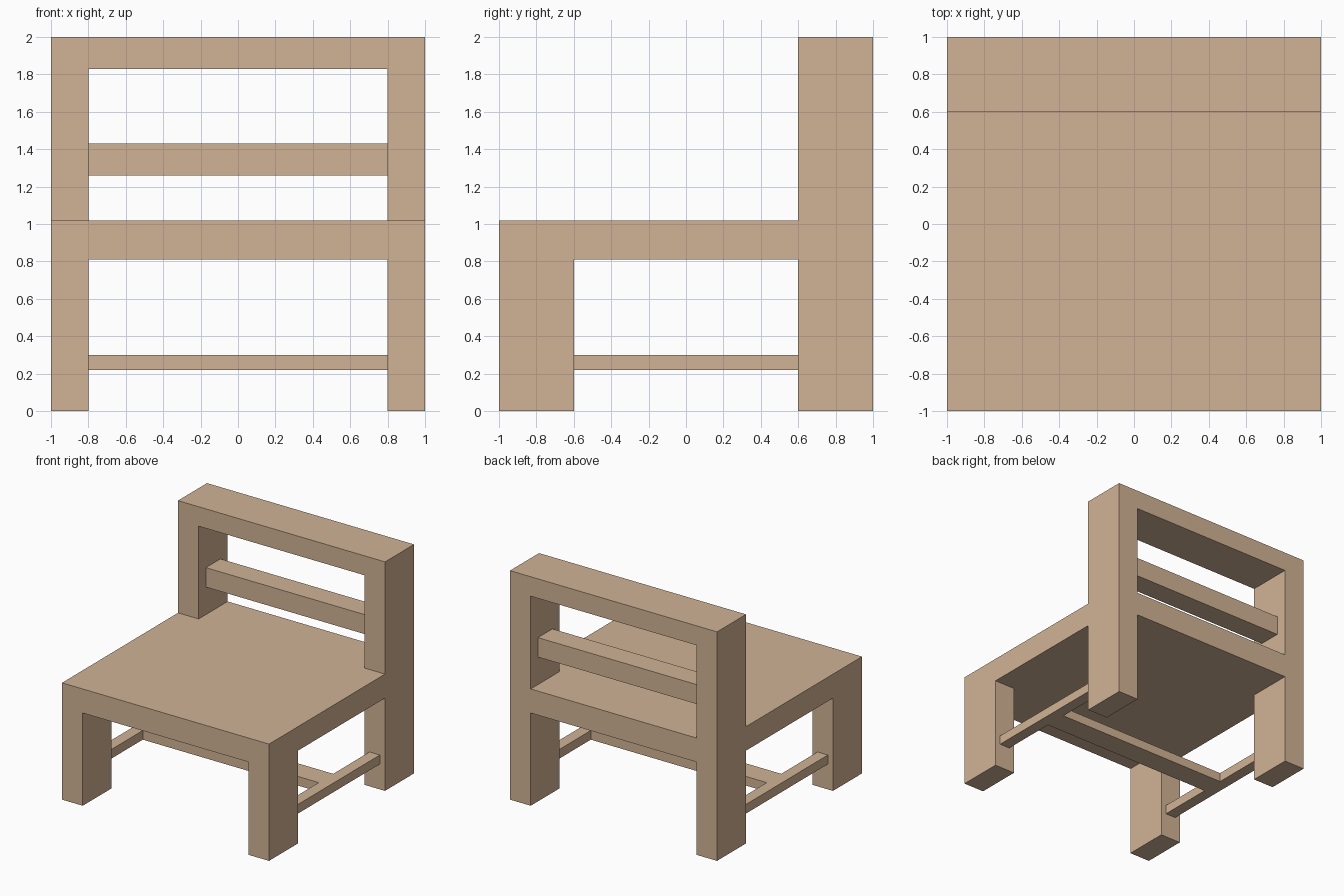
import bpy, bmesh

if "Cube" in bpy.data.objects:
    bpy.data.objects.remove(bpy.data.objects["Cube"])

wood = bpy.data.materials.new("wood")
wood.diffuse_color = (0.64, 0.45, 0.30, 1)
wood.use_nodes = True
wood.node_tree.nodes["Principled BSDF"].inputs["Base Color"].default_value = wood.diffuse_color


def finish(name, bm):
    bmesh.ops.recalc_face_normals(bm, faces=bm.faces)
    mesh = bpy.data.meshes.new(name)
    bm.to_mesh(mesh)
    bm.free()
    mesh.materials.append(wood)
    obj = bpy.data.objects.new(name, mesh)
    bpy.context.collection.objects.link(obj)
    return obj


def box(name, xs, ys, zs):
    bm = bmesh.new()
    bmesh.ops.create_cube(bm, size=1)
    for v in bm.verts:
        v.co = [(lo + hi) / 2 + c * (hi - lo)
                for c, (lo, hi) in zip(v.co, (xs, ys, zs))]
    return finish(name, bm)


def prism(name, outline, z0, z1):
    bm = bmesh.new()
    face = bm.faces.new([bm.verts.new((x, y, z0)) for x, y in outline])
    top = bmesh.ops.extrude_face_region(bm, geom=[face])["geom"]
    for v in top:
        if isinstance(v, bmesh.types.BMVert):
            v.co.z = z1
    return finish(name, bm)


# Legs, back posts and side stretchers, one per side
for side, s in (("left", -1), ("right", 1)):
    leg_x = sorted((0.8 * s, 1.0 * s))
    rail_x = sorted((0.85 * s, 0.95 * s))
    box(f"front_leg_{side}", leg_x, (-1, -0.6), (0, 0.81))
    box(f"back_post_{side}", leg_x, (0.6, 1), (0, 2))
    box(f"side_stretcher_{side}", rail_x, (-0.6, 0.6), (0.22, 0.30))

# Thick seat, notched around the back posts
prism("seat", [(-1, -1), (1, -1), (1, 0.6), (0.8, 0.6),
               (0.8, 1), (-0.8, 1), (-0.8, 0.6), (-1, 0.6)], 0.81, 1.02)

# Backrest rails between the posts
box("top_rail", (-0.8, 0.8), (0.6, 1), (1.83, 2))
box("back_slat", (-0.8, 0.8), (0.7, 0.9), (1.26, 1.43))

# Cross stretcher joining the side stretchers
box("cross_stretcher", (-0.85, 0.85), (-0.1, 0.1), (0.22, 0.30))
